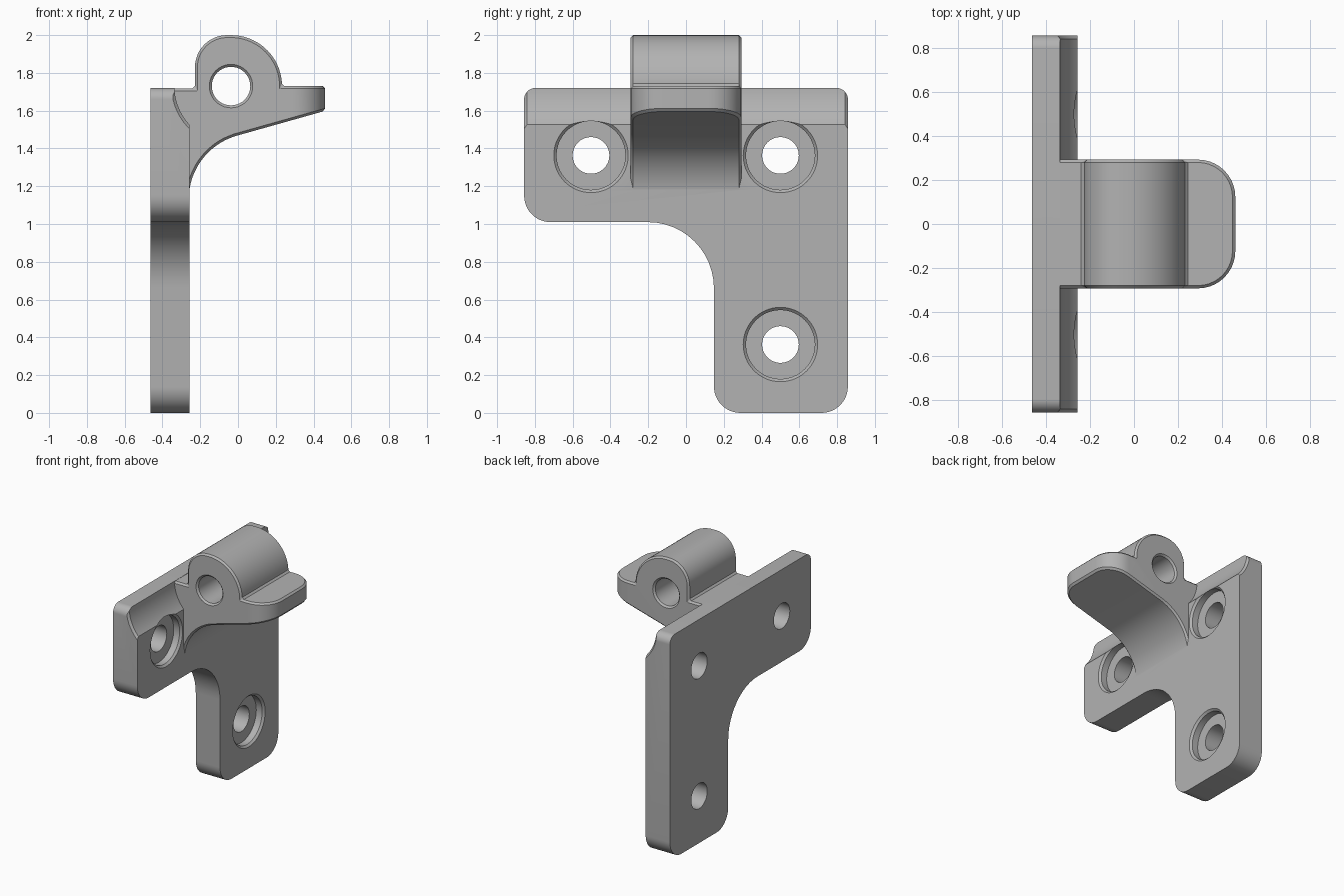
import bpy
import bmesh
from math import sin, cos, pi, radians
from mathutils import Vector

if "Cube" in bpy.data.objects:
    bpy.data.objects.remove(bpy.data.objects["Cube"])

CHAMFER = 0.015
BORE_X, BORE_Z = -0.037, 1.73      # pin axis

metal = bpy.data.materials.new("grey metal")
metal.use_nodes = True
grey = (0.45, 0.45, 0.45, 1)
metal.diffuse_color = grey
metal.node_tree.nodes["Principled BSDF"].inputs["Base Color"].default_value = grey


def place(axis, a, b, t):
    """Put a 2D point (a, b) at depth t along the axis."""
    return {"x": (t, a, b), "y": (a, t, b), "z": (a, b, t)}[axis]


def arc(cx, cy, r, start, end, n=20):
    angles = [radians(start + (end - start) * i / n) for i in range(n + 1)]
    return [(cx + r * cos(t), cy + r * sin(t)) for t in angles]


def rounded(corners, n=10):
    """Outline of square corners (a, b, radius), inner or outer."""
    out = []
    for i, (a, b, r) in enumerate(corners):
        p = Vector((a, b))
        u = (Vector(corners[i - 1][:2]) - p).normalized()
        v = (Vector(corners[(i + 1) % len(corners)][:2]) - p).normalized()
        if r == 0:
            out.append((a, b))
            continue
        for k in range(n + 1):
            t = pi / 2 * k / n
            out.append(tuple(p + r * (u + v) - r * (v * cos(t) + u * sin(t))))
    return out


def finish(bm, name):
    bmesh.ops.recalc_face_normals(bm, faces=bm.faces)
    mesh = bpy.data.meshes.new(name)
    bm.to_mesh(mesh)
    bm.free()
    mesh.materials.append(metal)
    obj = bpy.data.objects.new(name, mesh)
    bpy.context.collection.objects.link(obj)
    return obj


def prism(name, outline, axis, lo, hi, chamfer=0):
    bm = bmesh.new()
    ends = [[bm.verts.new(place(axis, a, b, t)) for a, b in outline] for t in (lo, hi)]
    caps = [bm.faces.new(e) for e in ends]
    n = len(outline)
    for i in range(n):
        j = (i + 1) % n
        bm.faces.new((ends[0][i], ends[0][j], ends[1][j], ends[1][i]))
    if chamfer:
        rim = [e for f in caps for e in f.edges]
        bmesh.ops.bevel(bm, geom=rim, offset=chamfer, segments=1, affect="EDGES")
    return finish(bm, name)


def lathe(name, profile, axis, ca, cb, n=64):
    """Turn (depth, radius) steps about an axis through (ca, cb)."""
    bm = bmesh.new()
    rings = []
    for t, r in profile:
        pts = arc(ca, cb, r, 0, 360, n)[:-1]
        rings.append([bm.verts.new(place(axis, a, b, t)) for a, b in pts])
    bm.faces.new(rings[0])
    bm.faces.new(rings[-1])
    for p, q in zip(rings, rings[1:]):
        for i in range(n):
            j = (i + 1) % n
            bm.faces.new((p[i], p[j], q[j], q[i]))
    return finish(bm, name)


def apply(obj, mod):
    bpy.context.view_layer.objects.active = obj
    bpy.ops.object.modifier_apply(modifier=mod.name)


def combine(obj, other, operation):
    other.hide_render = True
    mod = obj.modifiers.new("combine", "BOOLEAN")
    mod.operation = operation
    mod.solver = "EXACT"
    mod.object = other
    apply(obj, mod)
    bpy.data.objects.remove(other)


# L-shaped mounting plate
plate = prism("hinge_bracket", rounded([
    (-0.857, 1.72, 0.06), (-0.857, 1.01, 0.14), (0.148, 1.01, 0.35),
    (0.148, 0, 0.14), (0.857, 0, 0.14), (0.857, 1.72, 0.06)], 12),
    "x", -0.463, -0.257, CHAMFER)

# Round relief along the top edge, flared at the ends
combine(plate, lathe("relief_cutter", [
    (-0.9, 0.358), (-0.842, 0.3), (0.842, 0.3), (0.9, 0.358)],
    "y", BORE_X, BORE_Z, 96), "DIFFERENCE")

# Counterbored screw holes
for y, z in ((-0.503, 1.363), (0.5, 1.363), (0.5, 0.362)):
    combine(plate, lathe("screw_cutter", [
        (-0.6, 0.097), (-0.322, 0.097), (-0.322, 0.182),
        (-0.272, 0.182), (-0.257, 0.197), (-0.2, 0.254)], "x", y, z), "DIFFERENCE")

# Knuckle, leaf and curved web in one side profile
side = [(-0.42, 1.12), (-0.42, 1.718), (-0.228, 1.718)]
side += arc(-0.058, 1.83, 0.17, 180, 90, 12)
side += arc(BORE_X, 1.73, 0.27, 90, 0, 18)[1:]
side += [(0.6, 1.73), (0.6, 1.638)]
side += arc(0.09, 1.13, 0.351, 106, 182, 20)
knuckle = prism("knuckle", side, "y", -0.5, 0.5)

# Trim to width with rounded leaf corners
combine(knuckle, prism("leaf_trim", rounded([
    (-0.6, -0.293, 0), (0.461, -0.293, 0.17),
    (0.461, 0.293, 0.17), (-0.6, 0.293, 0)]), "z", 1, 2.2), "INTERSECT")

# Pin bore
combine(knuckle, lathe("bore_cutter", [(-0.6, 0.102), (0.6, 0.102)],
                       "y", BORE_X, BORE_Z, 40), "DIFFERENCE")

# Chamfer every sharp edge of the knuckle
bevel = knuckle.modifiers.new("chamfer", "BEVEL")
bevel.width = 0.013
bevel.segments = 1
bevel.limit_method = "ANGLE"
bevel.angle_limit = radians(40)
bevel.use_clamp_overlap = False
apply(knuckle, bevel)

combine(plate, knuckle, "UNION")

# Smooth curves, crisp chamfers
bpy.ops.object.select_all(action="DESELECT")
plate.select_set(True)
bpy.context.view_layer.objects.active = plate
bpy.ops.object.shade_smooth_by_angle(angle=radians(30))
